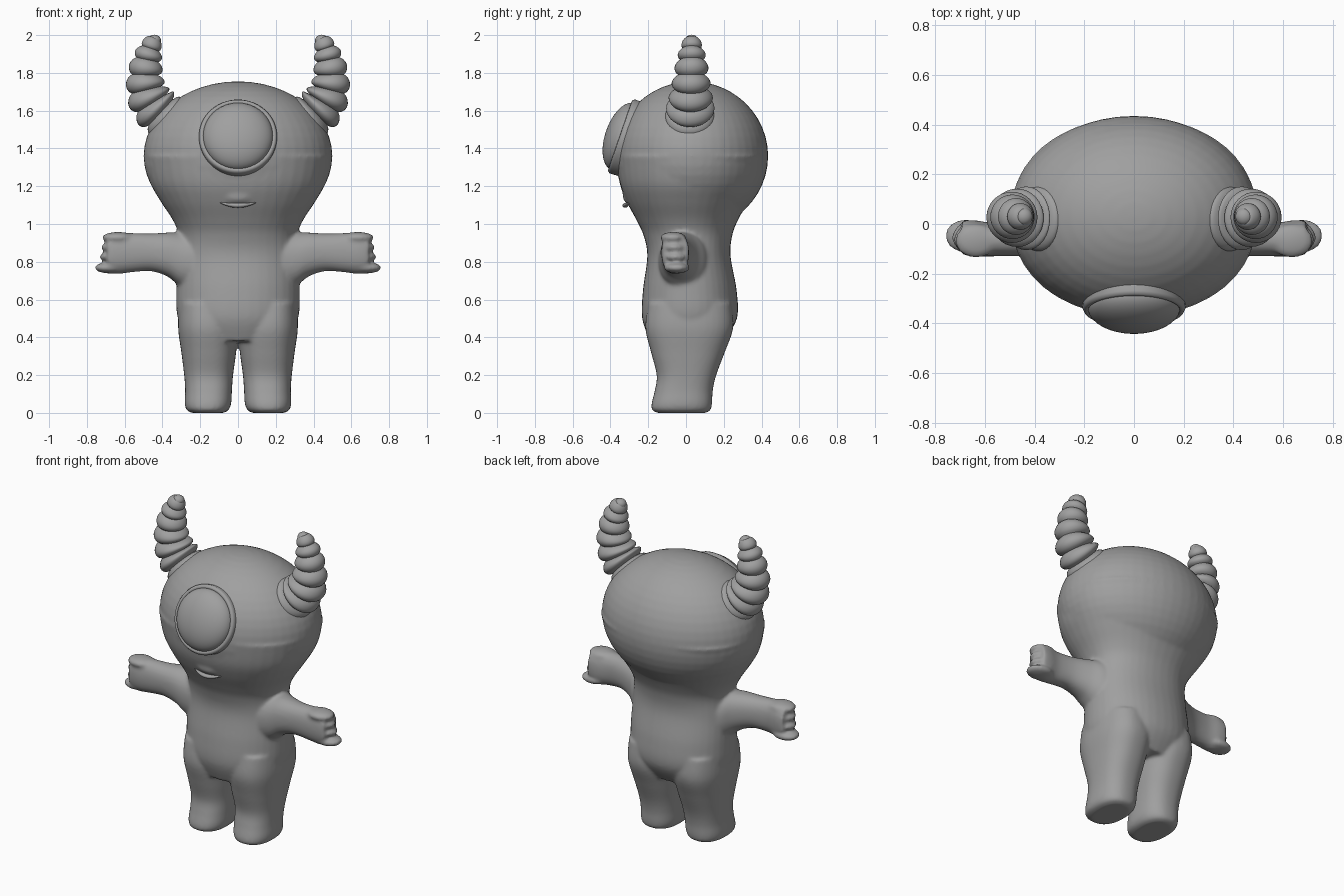
import bpy, bmesh, math
from mathutils import Vector, Matrix

cube = bpy.data.objects.get("Cube")
if cube:
    bpy.data.objects.remove(cube, do_unlink=True)

grey = bpy.data.materials.new("clay grey")
grey.use_nodes = True
GREY = (0.35, 0.35, 0.35, 1)
grey.diffuse_color = GREY
grey.node_tree.nodes["Principled BSDF"].inputs["Base Color"].default_value = GREY
X, Y, Z = Vector((1, 0, 0)), Vector((0, 1, 0)), Vector((0, 0, 1))


def spline(rows, steps):
    """Smoothly interpolate between rows of numbers."""
    pts = [rows[0]] + list(rows) + [rows[-1]]
    out = []
    for i in range(1, len(pts) - 2):
        for s in range(steps):
            t = s / steps
            out.append([b + t / 2 * (c - a + t * (2*a - 5*b + 4*c - d + t * (3*(b - c) + d - a)))
                        for a, b, c, d in zip(*pts[i-1:i+3])])
    return out + [list(rows[-1])]


def skin(bm, rings):
    """Bridge rings of points into a closed tube."""
    loops = [[bm.verts.new(p) for p in r] for r in rings]
    n = len(loops[0])
    for a, b in zip(loops, loops[1:]):
        for i in range(n):
            j = (i + 1) % n
            bm.faces.new((a[i], a[j], b[j], b[i]))
    bm.faces.new(loops[0][::-1])
    bm.faces.new(loops[-1])


def oval(centre, u, v, ru, rv, power=2.0, n=40):
    pts = []
    for i in range(n):
        a = math.tau * i / n
        c, s = math.cos(a), math.sin(a)
        pts.append(centre + u * math.copysign(abs(c) ** (2/power), c) * ru
                   + v * math.copysign(abs(s) ** (2/power), s) * rv)
    return pts


def ball(bm, centre, size, tilt=Matrix()):
    m = Matrix.Translation(centre) @ tilt @ Matrix.Diagonal((*size, 1))
    bmesh.ops.create_uvsphere(bm, u_segments=48, v_segments=24, radius=1, matrix=m)


def finish(bm, name, angle=60):
    bmesh.ops.recalc_face_normals(bm, faces=bm.faces)
    mesh = bpy.data.meshes.new(name)
    bm.to_mesh(mesh)
    bm.free()
    mesh.materials.append(grey)
    obj = bpy.data.objects.new(name, mesh)
    bpy.context.collection.objects.link(obj)
    bpy.ops.object.select_all(action="DESELECT")
    obj.select_set(True)
    bpy.context.view_layer.objects.active = obj
    bpy.ops.object.shade_smooth_by_angle(angle=math.radians(angle))
    return obj


# Body: head, torso, legs and arms fused into one skin
body = bmesh.new()
ball(body, (0, 0.03, 1.36), (0.5, 0.405, 0.395))
ball(body, (0, -0.285, 1.15), (0.1, 0.05, 0.05))

# torso rows: height, half width, front, back
torso = [(0.38, 0.25, -0.19, 0.2), (0.5, 0.318, -0.232, 0.27), (0.65, 0.327, -0.228, 0.268),
         (0.83, 0.32, -0.205, 0.236), (0.94, 0.315, -0.225, 0.245), (1.02, 0.345, -0.262, 0.275),
         (1.12, 0.41, -0.315, 0.33), (1.22, 0.465, -0.352, 0.388), (1.36, 0.497, -0.37, 0.43)]
skin(body, [oval(Vector((0, (f + b) / 2, z)), X, Y, w, (b - f) / 2, 2.15)
            for z, w, f, b in spline(torso, 6)])

# leg rows: height, inner, outer, front, back
leg = [(0, 0.075, 0.245, -0.15, 0.105), (0.015, 0.05, 0.272, -0.18, 0.13),
       (0.05, 0.036, 0.282, -0.182, 0.138), (0.12, 0.032, 0.28, -0.165, 0.142),
       (0.2, 0.026, 0.285, -0.155, 0.16), (0.32, 0.01, 0.3, -0.185, 0.205),
       (0.45, 0.0, 0.317, -0.215, 0.25), (0.58, 0.02, 0.31, -0.2, 0.24)]
# arm rows: distance out, bottom, top, front, back
arm = [(0.2, 0.64, 0.95, -0.15, 0.13), (0.3, 0.665, 0.955, -0.14, 0.11),
       (0.37, 0.72, 0.955, -0.135, 0.06), (0.46, 0.75, 0.95, -0.13, 0.02),
       (0.56, 0.745, 0.952, -0.13, 0.005), (0.64, 0.735, 0.958, -0.13, 0.015),
       (0.69, 0.745, 0.95, -0.125, 0.015)]
# finger rows: height, tip, forward shift
fingers = [(0.928, 0.715, -0.068), (0.877, 0.72, -0.062), (0.826, 0.728, -0.055), (0.768, 0.755, -0.048)]
for side in (1, -1):
    skin(body, [oval(Vector((side * (i + o) / 2, (f + b) / 2, z)), X, Y, (o - i) / 2, (b - f) / 2, 2.4)
                for z, i, o, f, b in spline(leg, 5)])
    skin(body, [oval(Vector((side * x, (f + b) / 2, (lo + hi) / 2)), Y, Z, (b - f) / 2, (hi - lo) / 2, 2.3)
                for x, lo, hi, f, b in spline(arm, 5)])
    for z, tip, y in fingers:
        ball(body, (side * (tip - 0.08), y, z), (0.085, 0.068, 0.03))
skin_obj = finish(body, "body")
remesh = skin_obj.modifiers.new("fuse", "REMESH")
remesh.mode = "VOXEL"
remesh.voxel_size = 0.01
remesh.use_smooth_shade = True
smooth = skin_obj.modifiers.new("soften", "SMOOTH")
smooth.factor = 0.5
smooth.iterations = 8

# Horns: ridged tubes that curve upward; rows are x, y, z, radius
horn = [(0.36, 0.02, 1.55, 0.128), (0.41, 0.022, 1.59, 0.128), (0.455, 0.024, 1.64, 0.121),
        (0.485, 0.026, 1.71, 0.107), (0.492, 0.028, 1.79, 0.094), (0.48, 0.03, 1.87, 0.08),
        (0.463, 0.03, 1.93, 0.062), (0.442, 0.03, 1.985, 0.04)]
for side, name in ((1, "left_horn"), (-1, "right_horn")):
    bm = bmesh.new()
    path = spline(horn, 10)
    rings = []
    for k, (x, y, z, r) in enumerate(path):
        a, b = path[max(k - 1, 0)], path[min(k + 1, len(path) - 1)]
        d = Vector(b[:3]) - Vector(a[:3])
        u = d.cross(Y).normalized()
        bulge = 0.74 + 0.28 * math.sin(math.pi * (k % 10) / 10) ** 0.7
        pts = oval(Vector((x, y, z)), u, Y, r * bulge, r * bulge, n=32)
        rings.append([Vector((side * p.x, p.y, p.z)) for p in pts])
    skin(bm, rings)
    ball(bm, (side * 0.443, 0.03, 1.972), (0.035, 0.035, 0.03))
    finish(bm, name, 50)

# Eye: a shallow dome tilted upward, in a raised rim
tilt = Matrix.Rotation(math.radians(71), 4, "X")
centre = Vector((0, -0.335, 1.463))
bm = bmesh.new()
ball(bm, centre, (0.186, 0.186, 0.093), tilt)
finish(bm, "eye")

bm = bmesh.new()
section = [(0.205, -0.05), (0.207, 0.0), (0.2, 0.014), (0.188, 0.016), (0.178, 0.008), (0.176, -0.05)]
frame = Matrix.Translation(centre) @ tilt
loops = [[bm.verts.new(frame @ Vector((r * math.cos(a), r * math.sin(a), h))) for r, h in section]
         for a in (math.tau * i / 64 for i in range(64))]
for i, cur in enumerate(loops):
    nxt = loops[(i + 1) % len(loops)]
    for j in range(len(section)):
        k = (j + 1) % len(section)
        bm.faces.new((cur[j], nxt[j], nxt[k], cur[k]))
finish(bm, "eye_rim")

# Mouth: a thin smiling lip
bm = bmesh.new()
rings = []
for i in range(25):
    t = i / 12 - 1
    r = 0.003 + 0.009 * (1 - t * t)
    rings.append(oval(Vector((0.095 * t, -0.322 + 0.022 * t * t, 1.098 + 0.016 * t * t)), Y, Z, r * 1.3, r, n=12))
skin(bm, rings)
finish(bm, "mouth")
